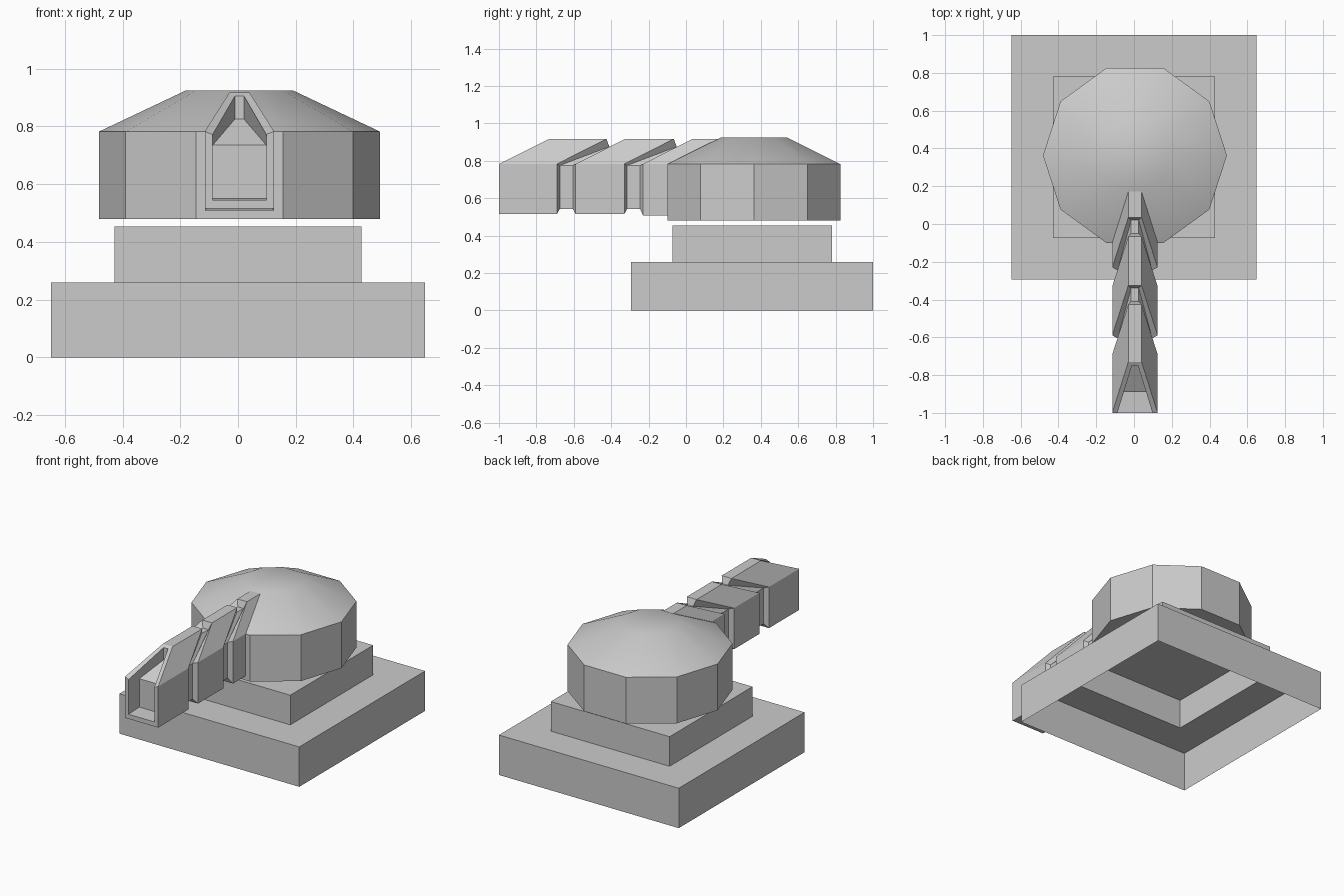
import bpy, bmesh, math

if "Cube" in bpy.data.objects:
    bpy.data.objects.remove(bpy.data.objects["Cube"])


def loft(name, rings, cap_start=None, cap_end=None):
    """Skin a list of equal-length vertex rings; caps are lists of index tuples."""
    bm = bmesh.new()
    vr = [[bm.verts.new(p) for p in ring] for ring in rings]
    n = len(rings[0])
    for a, b in zip(vr, vr[1:]):
        for i in range(n):
            j = (i + 1) % n
            bm.faces.new((a[i], a[j], b[j], b[i]))
    for ring, caps in ((vr[0], cap_start), (vr[-1], cap_end)):
        for idx in caps or []:
            bm.faces.new([ring[i] for i in idx])
    bmesh.ops.recalc_face_normals(bm, faces=bm.faces)
    me = bpy.data.meshes.new(name)
    bm.to_mesh(me)
    bm.free()
    ob = bpy.data.objects.new(name, me)
    bpy.context.collection.objects.link(ob)
    return ob


def rect(hx, y0, y1, z):
    return [(-hx, y0, z), (hx, y0, z), (hx, y1, z), (-hx, y1, z)]


def decagon(r, z):
    return [(0.005 + r * math.cos(k * math.pi / 5),
             0.363 + r * math.sin(k * math.pi / 5), z) for k in range(10)]


def house(hw, zb, zs, zt, ht, y, yt):
    """House-shaped section: walls at y, ridge leaning back to yt."""
    c = 0.005
    return [(c - hw, y, zb), (c + hw, y, zb), (c + hw, y, zs),
            (c + ht, yt, zt), (c - ht, yt, zt), (c - hw, y, zs)]


# stepped plinth, hollow and open underneath
loft("base", [rect(0.648, -0.295, 1.0, 0), rect(0.648, -0.295, 1.0, 0.26),
              rect(0.428, -0.073, 0.78, 0.26), rect(0.428, -0.073, 0.78, 0.453)],
     cap_end=[(0, 1, 2, 3)])

# ten-sided turret with smooth sloping roof
whole = [tuple(range(10))]
turret = loft("turret", [decagon(0.487, 0.48), decagon(0.487, 0.782),
                         decagon(0.185, 0.925)], whole, whole)
bpy.context.view_layer.objects.active = turret
turret.select_set(True)
bpy.ops.object.shade_smooth_by_angle(angle=math.radians(30))


# barrel: recessed mouth, then three sections joined by narrow necks
def body(y, yt, zb=0.515):
    return house(0.12, zb, 0.783, 0.917, 0.035, y, yt)


def neck(y, yt):
    return house(0.092, 0.542, 0.775, 0.875, 0.02, y, yt)


rings = [house(0.093, 0.55, 0.735, 0.825, 0.016, -0.89, -0.75),
         house(0.093, 0.545, 0.772, 0.905, 0.016, -1.0, -0.75),
         body(-1.0, -0.73)]
for k in range(2):
    d = 0.36 * k
    rings += [body(-0.69 + d, -0.425 + d), neck(-0.675 + d, -0.41 + d),
              neck(-0.605 + d, -0.34 + d),
              body(-0.59 + d, -0.325 + d, 0.515 - 0.007 * k)]
rings.append(body(-0.07, 0.18, 0.508))
caps = [(0, 1, 2, 5), (5, 2, 3, 4)]
loft("barrel", rings, caps, caps)
